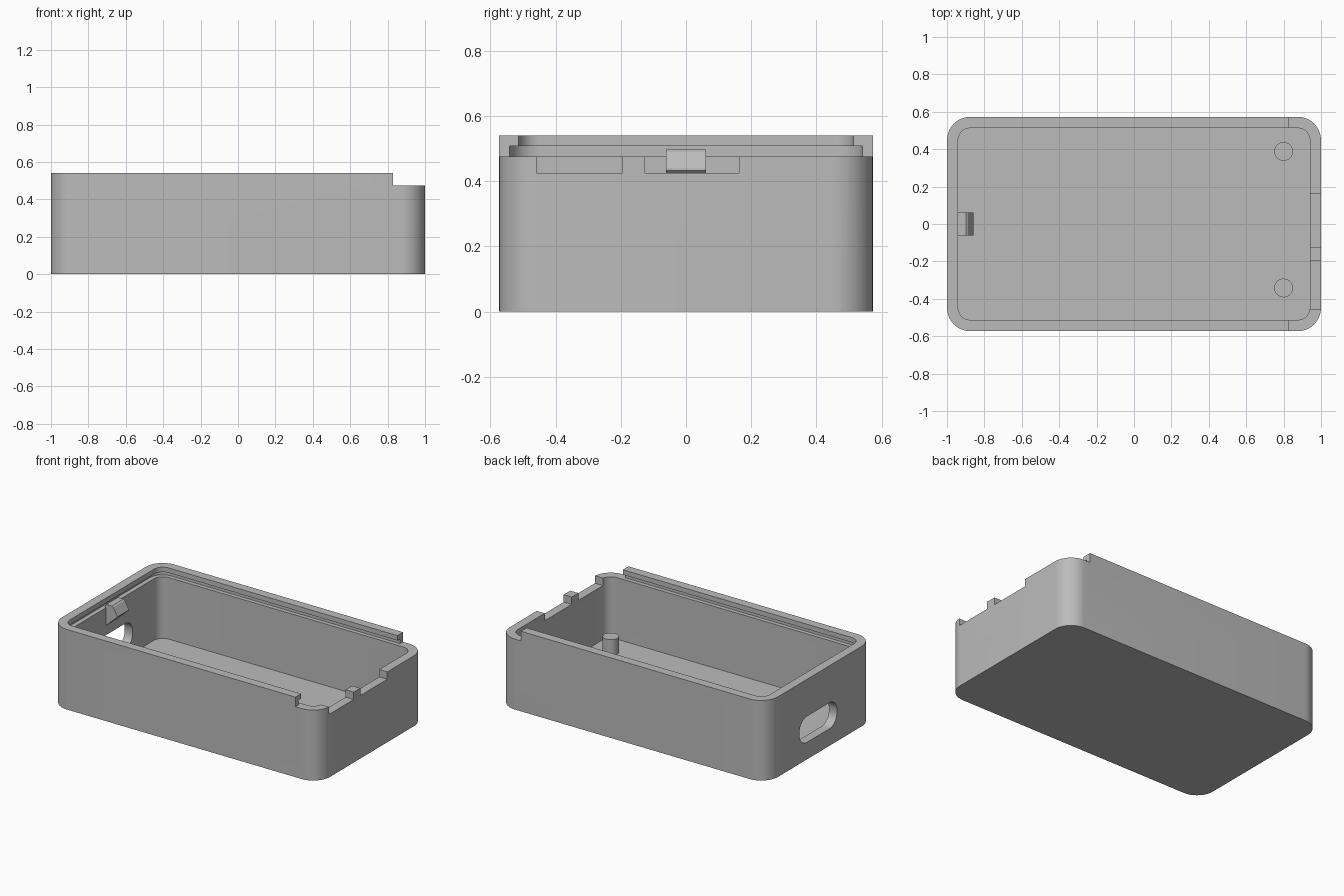
import bpy
import bmesh
import math
from mathutils import Matrix

cube = bpy.data.objects.get("Cube")
if cube:
    bpy.data.objects.remove(cube, do_unlink=True)

grey = bpy.data.materials.new("plain grey")
grey.use_nodes = True
COLOUR = (0.5, 0.5, 0.5, 1)
grey.diffuse_color = COLOUR
grey.node_tree.nodes["Principled BSDF"].inputs["Base Color"].default_value = COLOUR


def rounded(x0, x1, y0, y1, r, steps=14):
    """Outline of a rounded rectangle, counter-clockwise."""
    if r == 0:
        return [(x0, y0), (x1, y0), (x1, y1), (x0, y1)]
    corners = [(x1 - r, y1 - r), (x0 + r, y1 - r), (x0 + r, y0 + r), (x1 - r, y0 + r)]
    points = []
    for quarter, (cx, cy) in enumerate(corners):
        for i in range(steps + 1):
            a = (quarter + i / steps) * math.pi / 2
            points.append((cx + r * math.cos(a), cy + r * math.sin(a)))
    return points


def prism(name, outline, low, high, matrix=Matrix()):
    """Extrude a flat outline from low to high, then turn it by matrix."""
    bm = bmesh.new()
    face = bm.faces.new([bm.verts.new((u, v, low)) for u, v in outline])
    extruded = bmesh.ops.extrude_face_region(bm, geom=[face])["geom"]
    top = [g for g in extruded if isinstance(g, bmesh.types.BMVert)]
    bmesh.ops.translate(bm, verts=top, vec=(0, 0, high - low))
    bm.transform(matrix)
    bmesh.ops.recalc_face_normals(bm, faces=bm.faces)
    mesh = bpy.data.meshes.new(name)
    bm.to_mesh(mesh)
    bm.free()
    mesh.materials.append(grey)
    obj = bpy.data.objects.new(name, mesh)
    bpy.context.collection.objects.link(obj)
    return obj


def activate(obj):
    bpy.ops.object.select_all(action="DESELECT")
    obj.select_set(True)
    bpy.context.view_layer.objects.active = obj


def cut(obj, cutter):
    """Subtract the cutter and discard it."""
    activate(obj)
    mod = obj.modifiers.new("cut", "BOOLEAN")
    mod.operation = "DIFFERENCE"
    mod.solver = "EXACT"
    mod.object = cutter
    bpy.ops.object.modifier_apply(modifier=mod.name)
    bpy.data.objects.remove(cutter, do_unlink=True)


HALF_Y = 0.573
HEIGHT = 0.54
LEDGE = 0.475     # floor of the lid groove and top of the open end
WALL = 0.06

# Axis swaps for prisms that run along x or along y
ALONG_X = Matrix(((0, 0, 1, 0), (1, 0, 0, 0), (0, 1, 0, 0), (0, 0, 0, 1)))
ALONG_Y = Matrix(((1, 0, 0, 0), (0, 0, 1, 0), (0, 1, 0, 0), (0, 0, 0, 1)))

# Outer shell, lowered at the end where the lid slides in
box = prism("box_body", rounded(-1, 1, -HALF_Y, HALF_Y, 0.125), 0, HEIGHT)
cut(box, prism("end_step", rounded(0.83, 1.2, -1, 1, 0), LEDGE, 1))

# Main cavity and the wider groove for the sliding lid
inner_y = HALF_Y - WALL
cut(box, prism("cavity", rounded(-0.94, 0.94, -inner_y, inner_y, 0.065), WALL, 1))
cut(box, prism("lid_groove", rounded(-0.97, 1.3, -0.541, 0.541, 0.095), LEDGE, 0.507))

# Two shallow slots in the low end wall
for y0, y1 in ((-0.458, -0.195), (-0.125, 0.162)):
    cut(box, prism("slot", rounded(0.9, 1.1, y0, y1, 0), 0.425, 0.6))

# Rounded cable port through the opposite end wall
cut(box, prism("port", rounded(-0.18, 0.22, 0.115, 0.29, 0.08), -1.1, -0.9, ALONG_X))

# Support posts standing on the floor
posts = [prism("support_post", rounded(0.75, 0.85, y - 0.05, y + 0.05, 0.0499), 0.05, 0.165)
         for y in (-0.342, 0.388)]

# Wedge-shaped lid catch above the port
catch_profile = [(-0.95, 0.345), (-0.94, 0.355), (-0.857, 0.432), (-0.857, 0.438),
                 (-0.887, 0.49), (-0.897, 0.497), (-0.94, 0.497), (-0.95, LEDGE)]
catch = prism("lid_catch", catch_profile, -0.062, 0.062, ALONG_Y)

for obj in [box, catch] + posts:
    activate(obj)
    bpy.ops.object.shade_smooth_by_angle(angle=math.radians(25))
